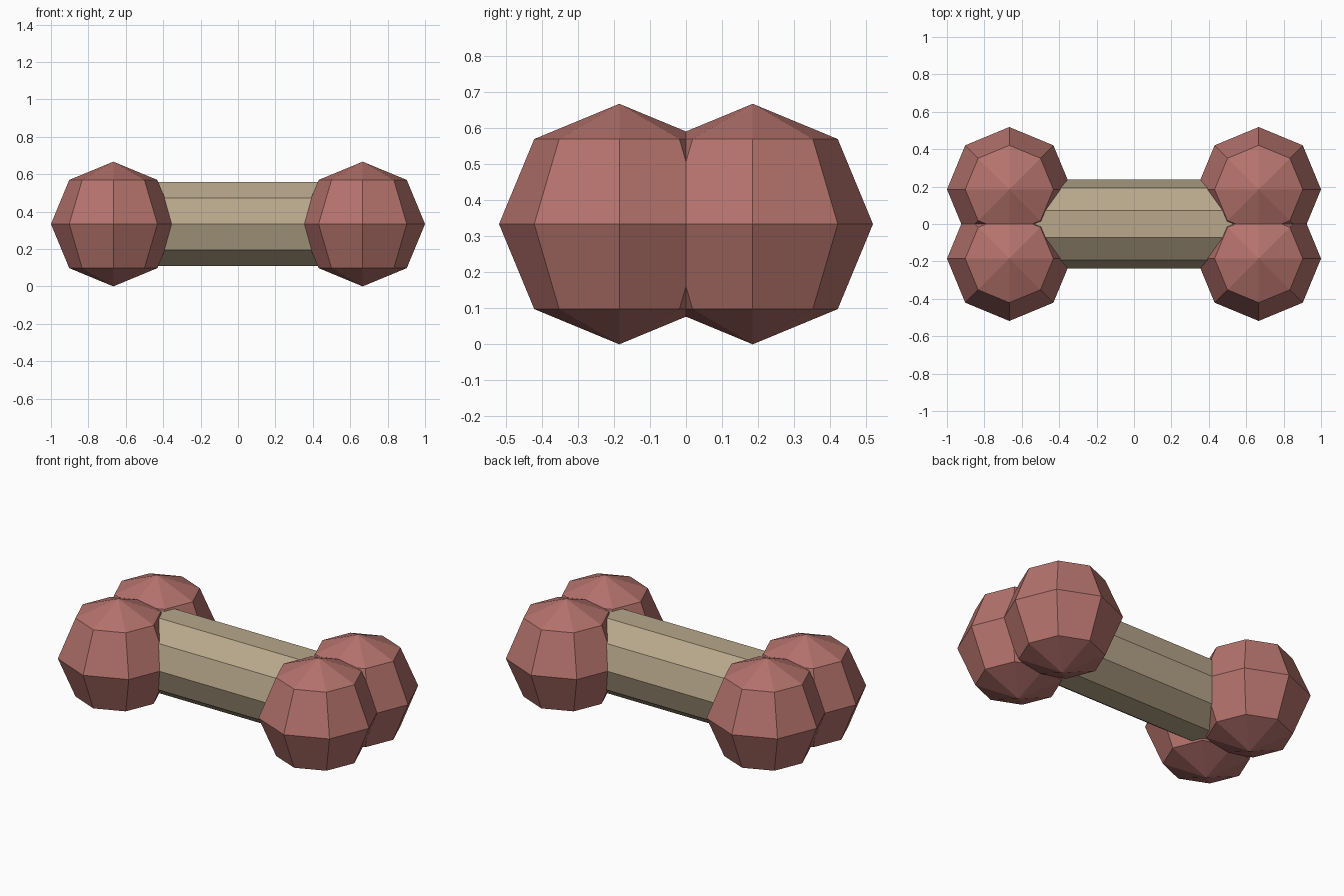
import bpy, math

if "Cube" in bpy.data.objects:
    bpy.data.objects.remove(bpy.data.objects["Cube"])

R = 1 / 3            # knob radius, also the height of the centre line
KNOB_X, KNOB_Y = 2 / 3, 0.185


def material(name, rgb):
    m = bpy.data.materials.new(name)
    m.diffuse_color = (*rgb, 1)
    m.use_nodes = True
    m.node_tree.nodes["Principled BSDF"].inputs["Base Color"].default_value = m.diffuse_color
    return m


def finish(name, mat):
    ob = bpy.context.object
    ob.name = name
    ob.data.materials.append(mat)


shaft_mat = material("tan", (0.48, 0.39, 0.26))
knob_mat = material("dusty_red", (0.46, 0.17, 0.15))

# Ten-sided shaft along x, ends buried in the knobs
bpy.ops.mesh.primitive_cylinder_add(vertices=10, radius=0.237, depth=2 * KNOB_X,
                                    location=(0, 0, R), rotation=(0, math.pi / 2, 0))
finish("shaft", shaft_mat)

# Pair of low-poly knobs at each end
for sx, end in ((-1, "left"), (1, "right")):
    for sy, side in ((-1, "front"), (1, "back")):
        bpy.ops.mesh.primitive_uv_sphere_add(segments=8, ring_count=4, radius=R,
                                             location=(sx * KNOB_X, sy * KNOB_Y, R))
        finish(f"knob_{end}_{side}", knob_mat)
